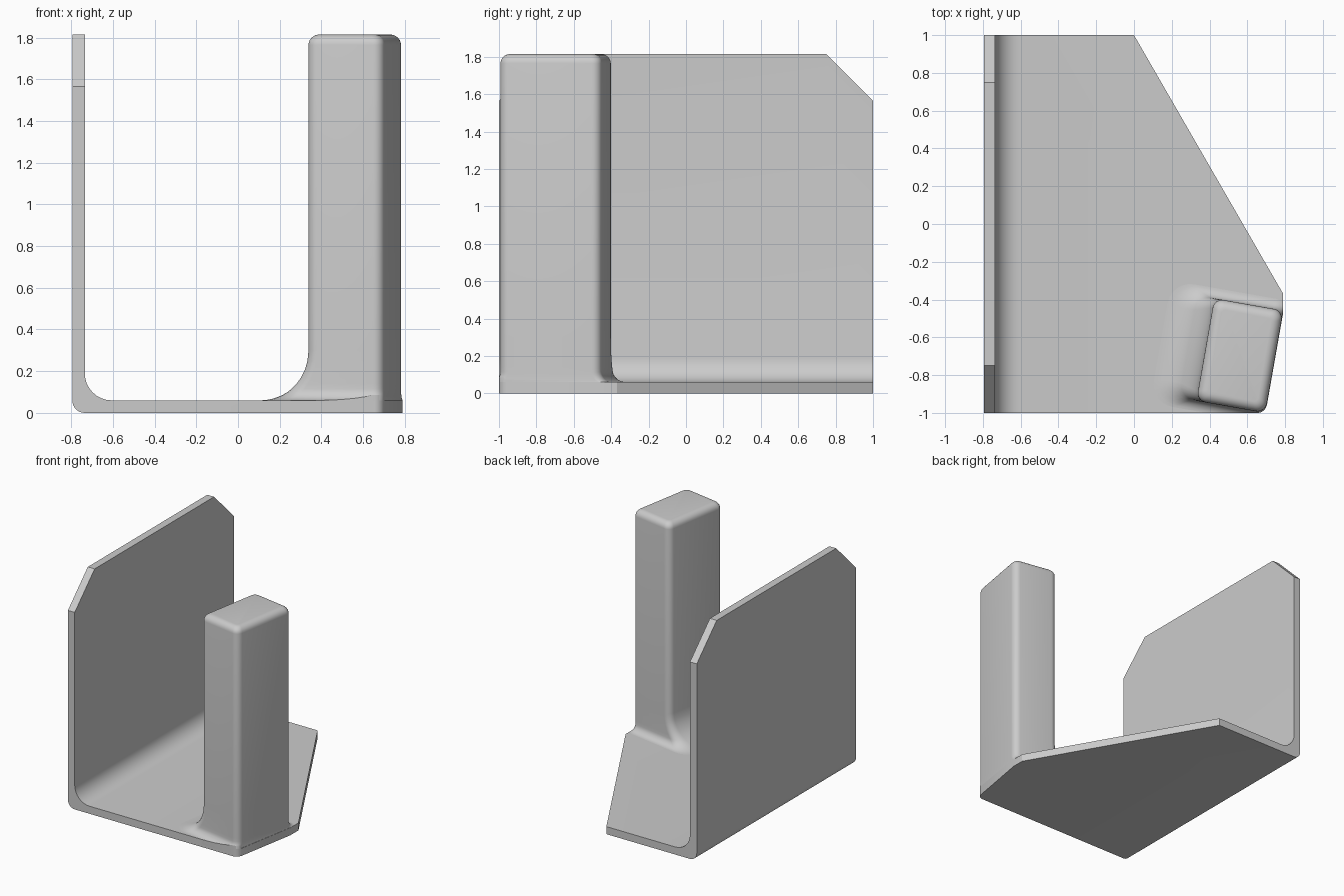
import bpy, bmesh, math
from mathutils import Vector, Matrix

if "Cube" in bpy.data.objects:
    bpy.data.objects.remove(bpy.data.objects["Cube"])

grey = bpy.data.materials.new("light_grey")
grey.diffuse_color = (0.6, 0.6, 0.6, 1)
grey.use_nodes = True
grey.node_tree.nodes["Principled BSDF"].inputs["Base Color"].default_value = grey.diffuse_color

X0, X1, TOP, T = -0.795, 0.79, 1.815, 0.06
TURN = math.radians(-10)
CENTRE = Vector((0.56, -0.697, 0))
W, D = 0.185, 0.275           # post half sizes
U = Vector((math.cos(TURN), math.sin(TURN), 0))


def arc(cx, cy, r, a0, a1, n=8):
    return [(cx + r * math.cos(math.radians(a0 + (a1 - a0) * i / n)),
             cy + r * math.sin(math.radians(a0 + (a1 - a0) * i / n))) for i in range(n + 1)]


def cut(bm, point, normal):
    """Remove everything beyond the plane and close the opening."""
    res = bmesh.ops.bisect_plane(bm, geom=bm.verts[:] + bm.edges[:] + bm.faces[:], dist=1e-5,
                                 plane_co=point, plane_no=normal, clear_outer=True)
    edges = [e for e in res["geom_cut"] if isinstance(e, bmesh.types.BMEdge) and e.is_boundary]
    if edges:
        bmesh.ops.holes_fill(bm, edges=edges, sides=0)


def finish(bm, name):
    bmesh.ops.recalc_face_normals(bm, faces=bm.faces[:])
    me = bpy.data.meshes.new(name)
    bm.to_mesh(me)
    bm.free()
    me.materials.append(grey)
    ob = bpy.data.objects.new(name, me)
    bpy.context.collection.objects.link(ob)
    bpy.ops.object.select_all(action='DESELECT')
    ob.select_set(True)
    bpy.context.view_layer.objects.active = ob
    bpy.ops.object.shade_smooth_by_angle(angle=math.radians(28))


# Planes that trim the base outline on the right: diagonal, edge, post side, round corner
outline = [((0, 1, 0), (1.37, 0.79, 0)), ((X1, 0, 0), (1, 0, 0)),
           (CENTRE + U * (W + 0.002), U)]
for deg in (-25, -40, -55, -70, -82):
    n = Vector((math.cos(math.radians(deg)), math.sin(math.radians(deg)), 0))
    outline.append((Vector((0.653, -0.95, 0)) + n * 0.05, n))

# Base and side wall: one L profile with rounded bend, swept along y
profile = [(X1 + 0.1, 0), (X1 + 0.1, T)]
profile += arc(X0 + T + 0.13, T + 0.13, 0.13, 270, 180)
profile += [(X0 + T, TOP), (X0, TOP)]
profile += arc(X0 + 0.06, 0.06, 0.06, 180, 270)
bm = bmesh.new()
face = bm.faces.new([bm.verts.new((x, -1, z)) for x, z in profile])
ext = bmesh.ops.extrude_face_region(bm, geom=[face], use_keep_orig=True)
bmesh.ops.translate(bm, vec=(0, 2, 0),
                    verts=[v for v in ext["geom"] if isinstance(v, bmesh.types.BMVert)])
for s in (-1, 1):
    cut(bm, (0, s * 0.75, TOP), (0, s, 1))
for p, n in outline:
    cut(bm, p, n)
finish(bm, "base_and_side_wall")


# Post: stacked rounded rectangles, flaring into the base and rounded at the top
def flare(r, h):
    return r - math.sqrt(r * r - (r - h) ** 2) if h < r else 0


def ring(z, left, side, inset=0):
    xa, xb, yb = -W - left + inset, W - inset, D + side - inset
    rr, rl = 0.05 - inset * 0.6, 0.05 - inset * 0.6 + left * 0.3
    pts = (arc(xb - rr, yb - rr, rr, 0, 90, 6) + arc(xa + rl, yb - rl, rl, 90, 180, 6)
           + arc(xa + rl, -yb + rl, rl, 180, 270, 6) + arc(xb - rr, -yb + rr, rr, 270, 360, 6))
    m = Matrix.Translation(CENTRE) @ Matrix.Rotation(TURN, 4, 'Z')
    return [m @ Vector((x, y, z)) for x, y in pts]


RL, RS, RT = 0.24, 0.055, 0.05
rings = [ring(0.02, RL, RS)]
for h in (0, 0.001, 0.004, 0.01, 0.018, 0.03, 0.042, 0.055, 0.08, 0.11, 0.15, 0.19, 0.24):
    rings.append(ring(T + h, flare(RL, h), flare(RS, h)))
for i in range(7):
    a = math.radians(15 * i)
    rings.append(ring(TOP - RT + RT * math.sin(a), 0, 0, RT * (1 - math.cos(a))))
bm = bmesh.new()
loops = [[bm.verts.new(p) for p in r] for r in rings]
for lo, hi in zip(loops, loops[1:]):
    for i in range(len(lo)):
        j = (i + 1) % len(lo)
        bm.faces.new((lo[i], lo[j], hi[j], hi[i]))
bm.faces.new(loops[0][::-1])
bm.faces.new(loops[-1])
for p, n in outline + [((0, -1, 0), (0, -1, 0))]:
    cut(bm, p, n)
finish(bm, "corner_post")
